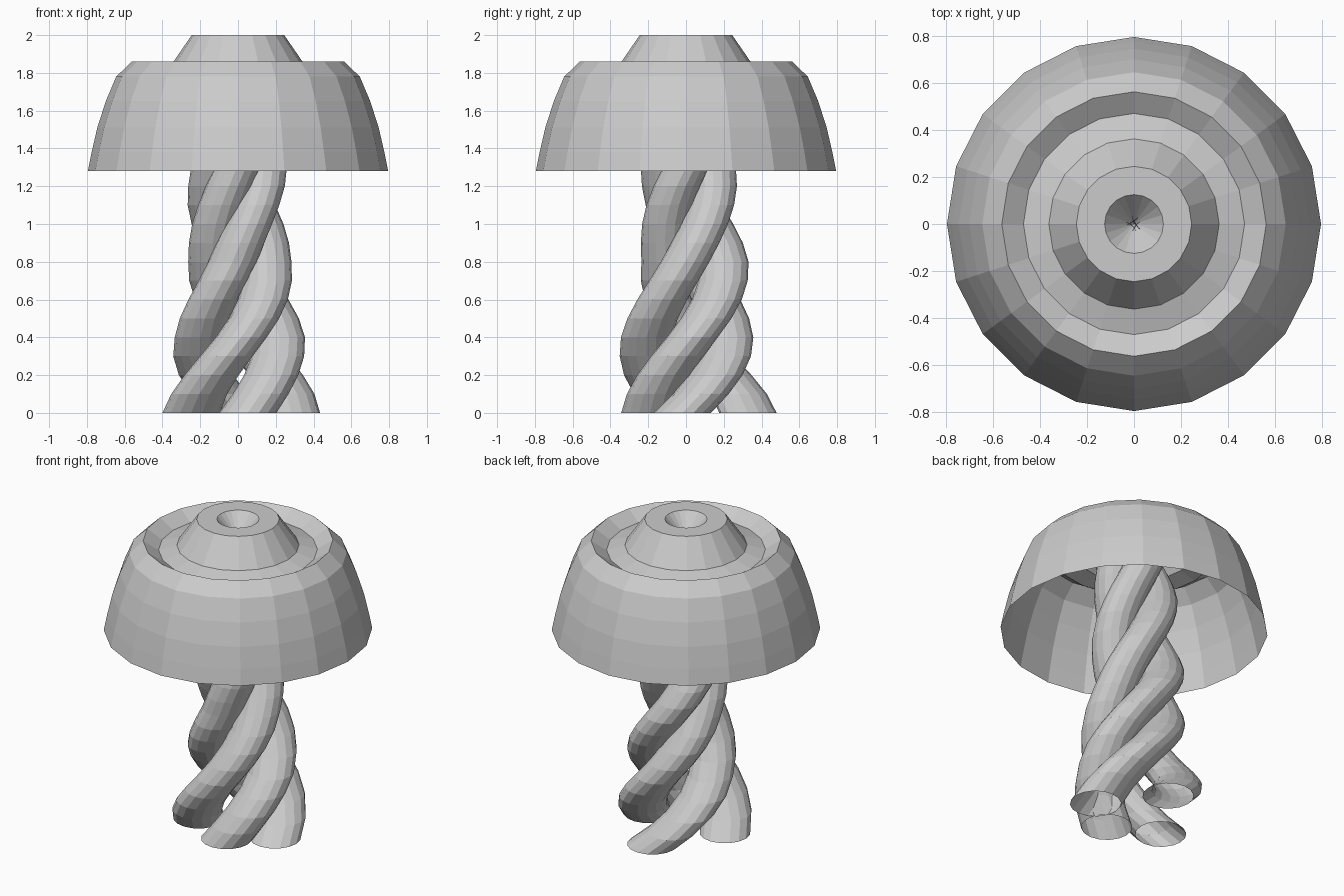
import bpy
from math import sin, cos, pi, radians

if "Cube" in bpy.data.objects:
    bpy.data.objects.remove(bpy.data.objects["Cube"])


def make_object(name, verts, faces):
    mesh = bpy.data.meshes.new(name)
    mesh.from_pydata(verts, [], faces)
    mesh.update()
    obj = bpy.data.objects.new(name, mesh)
    bpy.context.collection.objects.link(obj)
    return obj


def skin(name, rings, apex=None):
    """Join equal-sized rings of points with quads; optional closing apex."""
    n = len(rings[0])
    verts = [p for ring in rings for p in ring]
    faces = [(r * n + i, r * n + (i + 1) % n, (r + 1) * n + (i + 1) % n, (r + 1) * n + i)
             for r in range(len(rings) - 1) for i in range(n)]
    if apex:
        verts.append(apex)
        last = (len(rings) - 1) * n
        faces += [(last + i, last + (i + 1) % n, len(verts) - 1) for i in range(n)]
    return make_object(name, verts, faces)


def circle(cx, cy, r, z, n):
    return [(cx + r * cos(2 * pi * i / n), cy + r * sin(2 * pi * i / n), z) for i in range(n)]


def interp(table, z):
    for (z0, v0), (z1, v1) in zip(table, table[1:]):
        if z <= z1:
            return v0 + (v1 - v0) * (z - z0) / (z1 - z0)
    return table[-1][1]


# Lampshade: 20-sided dome, sunken ring, raised cone and a pit in its top
profile = [(0.795, 1.28), (0.775, 1.38), (0.745, 1.51), (0.70, 1.65), (0.645, 1.78),
           (0.562, 1.86), (0.47, 1.80), (0.362, 1.83), (0.245, 2.0), (0.125, 2.0)]
skin("lampshade", [circle(0, 0, r, z, 20) for r, z in profile], apex=(0, 0, 1.86))

# Twisted stem: four tapering strands with level cross-sections
heights = (0, 0.4, 0.82, 1.25, 1.9)
strands = [  # start angle, outer reach at each height
    (-4, (0.435, 0.36, 0.265, 0.24, 0.235)),
    (-75, (0.35, 0.357, 0.33, 0.255, 0.24)),
    (191, (0.405, 0.345, 0.28, 0.27, 0.24)),
    (88, (0.48, 0.337, 0.235, 0.26, 0.24)),
]
for k, (start, reach) in enumerate(strands):
    rings = []
    for j in range(20):
        z = 0.1 * j
        r = interp([(0, 0.152), (0.4, 0.135), (1.25, 0.122), (1.9, 0.115)], z)
        d = interp(list(zip(heights, reach)), z) - r
        a = radians(start + 209 * z)
        rings.append(circle(d * cos(a), d * sin(a), r, z, 16))
    skin(f"stem_strand_{k + 1}", rings)
